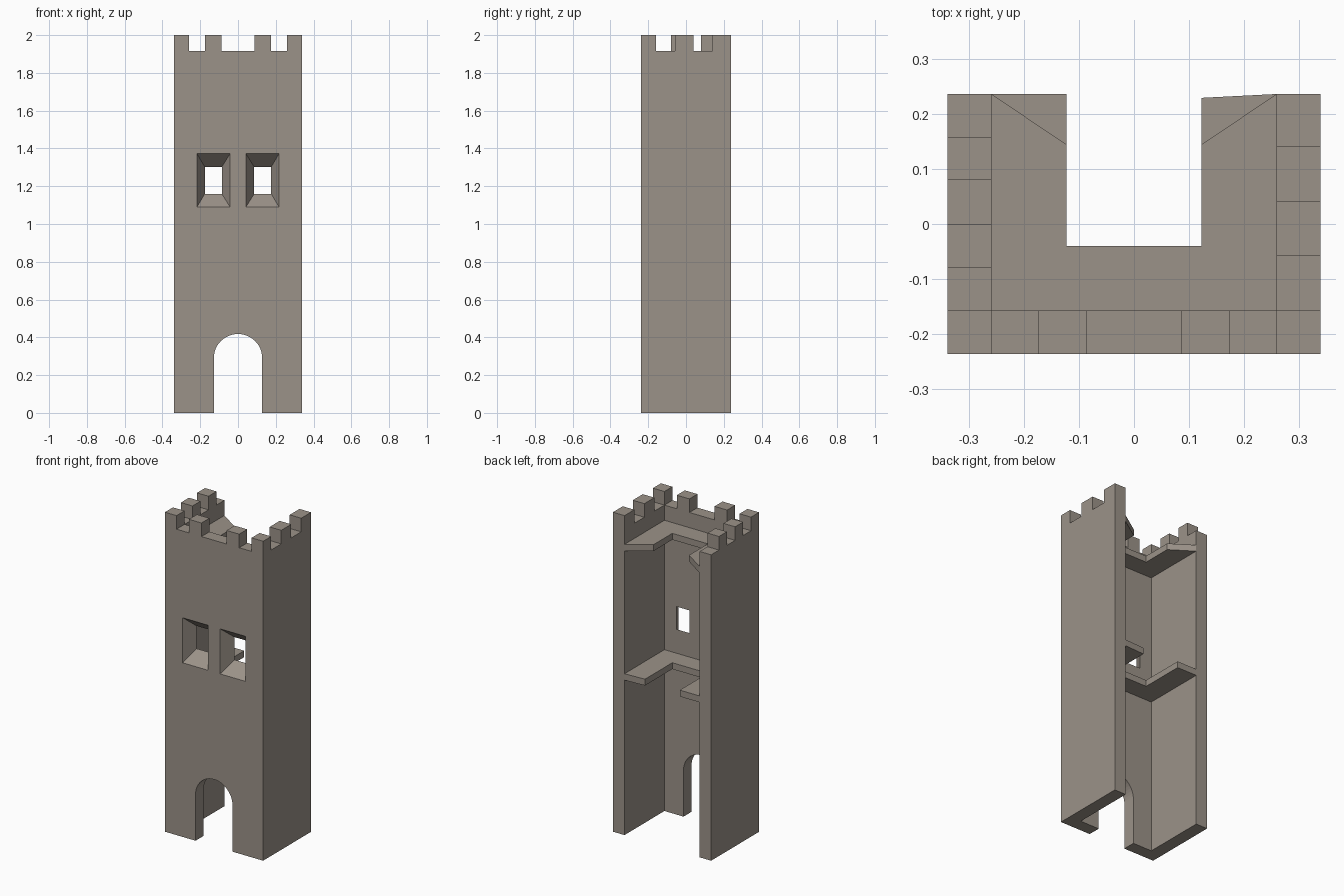
import bpy, bmesh, math
from mathutils import Vector

if "Cube" in bpy.data.objects:
    bpy.data.objects.remove(bpy.data.objects["Cube"])

stone = bpy.data.materials.new("warm_grey_stone")
stone.diffuse_color = (0.33, 0.29, 0.25, 1)
stone.use_nodes = True
stone.node_tree.nodes["Principled BSDF"].inputs["Base Color"].default_value = stone.diffuse_color

X, XI = 0.34, 0.26             # outer / inner half width
YF, YI, YB = -0.237, -0.158, 0.237  # front face, inner front face, open back
TOP, SILL = 2.0, 1.915         # merlon top, crenel bottom


def loft(name, ring_a, ring_b):
    """Solid between two matching rings of 3D points."""
    bm = bmesh.new()
    a = [bm.verts.new(p) for p in ring_a]
    b = [bm.verts.new(p) for p in ring_b]
    bm.faces.new(a)
    bm.faces.new(b[::-1])
    n = len(a)
    for i in range(n):
        j = (i + 1) % n
        bm.faces.new((a[j], a[i], b[i], b[j]))
    bmesh.ops.recalc_face_normals(bm, faces=bm.faces)
    me = bpy.data.meshes.new(name)
    bm.to_mesh(me)
    bm.free()
    me.materials.append(stone)
    ob = bpy.data.objects.new(name, me)
    bpy.context.collection.objects.link(ob)
    return ob


def slab(name, plan, z0, z1):
    return loft(name, [(x, y, z0) for x, y in plan], [(x, y, z1) for x, y in plan])


def block(x0, x1, y0, y1, z0, z1):
    return slab("cutter", [(x0, y0), (x1, y0), (x1, y1), (x0, y1)], z0, z1)


def rect(x0, x1, z0, z1, y):
    return [Vector((x, y, z)) for x, z in ((x0, z0), (x1, z0), (x1, z1), (x0, z1))]


# U-shaped tower shell, open at the back
shell = slab("tower_walls", [(-X, YB), (-X, YF), (X, YF), (X, YB),
                             (XI, YB), (XI, YI), (-XI, YI), (-XI, YB)], 0, TOP)
cutters = []

# battlement notches: front, right, left
for x0, x1 in ((-XI, -0.174), (-0.087, 0.087), (0.174, XI)):
    cutters.append(block(x0, x1, YF - 0.02, YI + 0.02, SILL, TOP + 0.1))
for y0, y1 in ((YI, -0.058), (0.041, 0.14)):
    cutters.append(block(XI - 0.02, X + 0.02, y0, y1, SILL, TOP + 0.1))
for y0, y1 in ((YI, -0.079), (0, 0.08), (0.159, YB + 0.02)):
    cutters.append(block(-X - 0.02, -XI + 0.02, y0, y1, SILL, TOP + 0.1))

# splayed windows, wide outside and narrow inside
for s in (-1, 1):
    outer = rect(s * 0.042, s * 0.217, 1.09, 1.372, YF)
    inner = rect(s * 0.086, s * 0.176, 1.16, 1.302, YI)
    ring_a = [o + (o - i) * 0.2 for o, i in zip(outer, inner)]
    ring_b = [i + (i - o) * 0.2 for o, i in zip(outer, inner)]
    cutters.append(loft("cutter", ring_a, ring_b))

# arched doorway
R, SPRING, N = 0.128, 0.29, 24
arch = [(-R, -0.1), (R, -0.1)] + [
    (R * math.cos(math.pi * i / N), SPRING + R * math.sin(math.pi * i / N)) for i in range(N + 1)]
cutters.append(loft("cutter", [(x, YF - 0.05, z) for x, z in arch],
                    [(x, YI + 0.05, z) for x, z in arch]))

bpy.context.view_layer.objects.active = shell
for c in cutters:
    c.hide_render = True
    m = shell.modifiers.new("cut", 'BOOLEAN')
    m.operation = 'DIFFERENCE'
    m.solver = 'EXACT'
    m.object = c
    bpy.ops.object.modifier_apply(modifier=m.name)
    bpy.data.objects.remove(c, do_unlink=True)

# U-shaped walkways inside
W, WY = 0.123, -0.04
slab("middle_floor", [(-XI, YB), (-XI, YI), (XI, YI), (XI, YB),
                      (W, 0.23), (W, WY), (-W, WY), (-W, YB)], 0.97, 1.01)
slab("upper_floor", [(-XI, YB), (-XI, YI), (XI, YI), (XI, YB),
                     (W, 0.145), (W, WY), (-W, WY), (-W, 0.145)], 1.78, 1.82)
